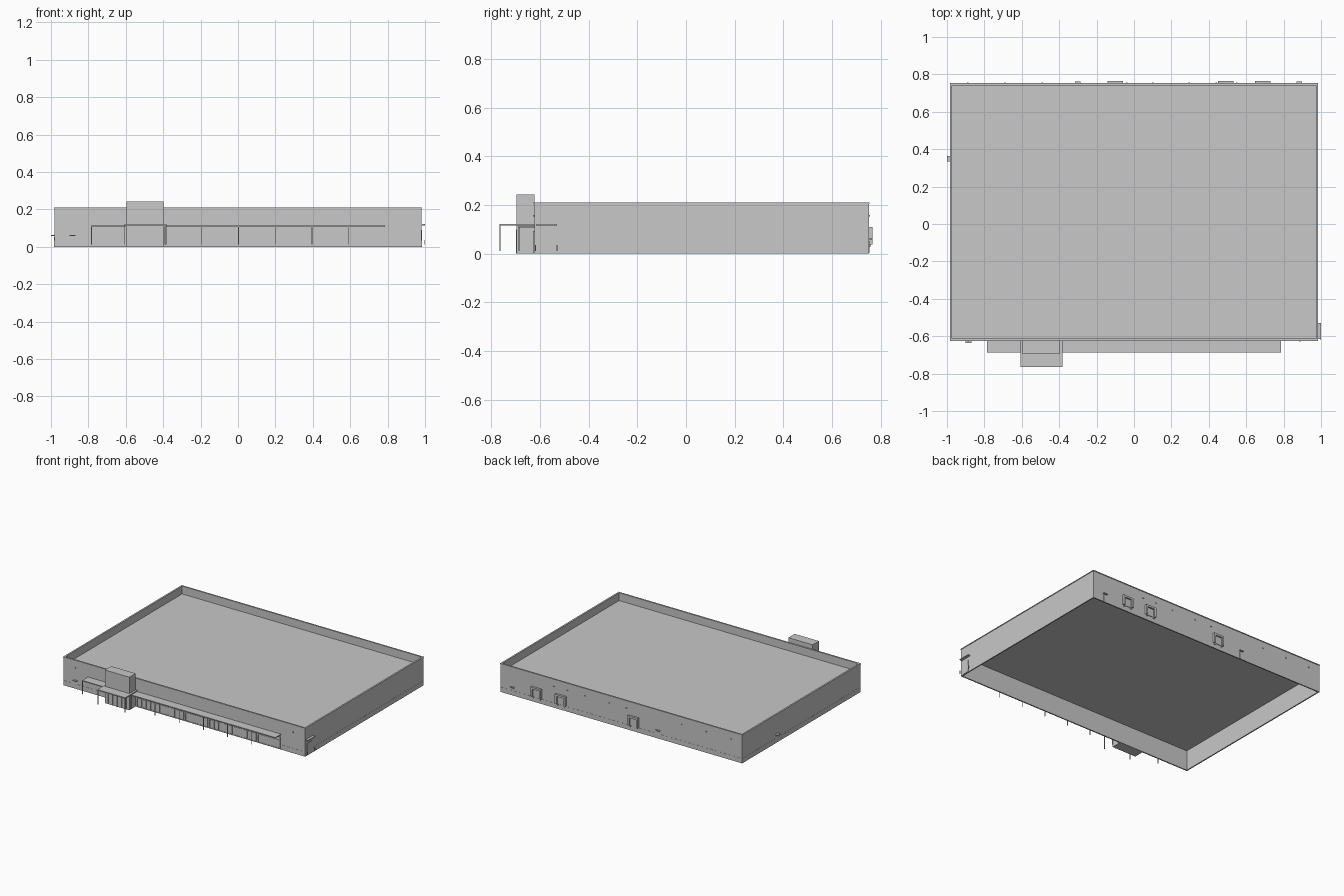
import bpy
import bmesh
from mathutils import Matrix, Vector

cube = bpy.data.objects.get("Cube")
if cube:
    bpy.data.objects.remove(cube, do_unlink=True)

grey = bpy.data.materials.new("plain grey")
grey.use_nodes = True
grey.diffuse_color = (0.58, 0.58, 0.58, 1)
grey.node_tree.nodes["Principled BSDF"].inputs["Base Color"].default_value = (0.58, 0.58, 0.58, 1)


def boxes(name, spans):
    """One object made of boxes, each given as (x0, x1, y0, y1, z0, z1)."""
    bm = bmesh.new()
    for x0, x1, y0, y1, z0, z1 in spans:
        centre = Vector((x0 + x1, y0 + y1, z0 + z1)) / 2
        size = Matrix.Diagonal((x1 - x0, y1 - y0, z1 - z0, 1))
        bmesh.ops.create_cube(bm, size=1, matrix=Matrix.Translation(centre) @ size)
    mesh = bpy.data.meshes.new(name)
    bm.to_mesh(mesh)
    bm.free()
    mesh.materials.append(grey)
    obj = bpy.data.objects.new(name, mesh)
    bpy.context.collection.objects.link(obj)
    return obj


def ring(name, grow, thick, z0, z1):
    """Four walls around the hall footprint, pushed outwards by grow."""
    x, y0, y1 = HALF + grow, FRONT - grow, BACK + grow
    return boxes(name, [
        (-x, x, y0, y0 + thick, z0, z1),
        (-x, x, y1 - thick, y1, z0, z1),
        (-x, -x + thick, y0 + thick, y1 - thick, z0, z1),
        (x - thick, x, y0 + thick, y1 - thick, z0, z1)])


HALF, FRONT, BACK = 0.982, -0.622, 0.75

# Hall shell, open underneath, with a sunken roof behind the parapet
ring("plinth", 0.001, 0.009, 0, 0.035)
ring("walls", 0, 0.008, 0.035, 0.204)
ring("parapet_cap", 0.003, 0.012, 0.204, 0.21)
boxes("roof", [(-HALF + 0.008, HALF - 0.008, FRONT + 0.008, BACK - 0.008, 0.148, 0.152)])

# Entrance tower and its canopy
boxes("entrance_tower", [(-0.595, -0.397, -0.695, FRONT, 0, 0.243)])
boxes("entrance_canopy", [(-0.608, -0.382, -0.765, FRONT, 0.115, 0.123)])
boxes("entrance_posts", [(x - 0.002, x + 0.002, -0.765, -0.761, 0.012, 0.115)
                         for x in (-0.605, -0.385)])
boxes("entrance_door_frames", [(x - 0.0015, x + 0.0015, -0.698, -0.695, 0, 0.1)
                               for x in (-0.57, -0.533, -0.496, -0.459, -0.422)])

# Long front canopy on slim posts
boxes("front_canopy", [(-0.785, 0.785, -0.688, FRONT, 0.107, 0.113)])
bays = [-0.783 + 0.1965 * i for i in range(9)]
boxes("canopy_posts", [(x - 0.002, x + 0.002, -0.688, -0.684, 0.012, 0.107)
                       for x in bays[:-1]])

# Shop windows: framed bays with mullions below the canopy
frames, panes = [], []
for left, right in zip(bays, bays[1:]):
    if left < -0.4 and right > -0.595:
        continue
    a, b = left + 0.008, right - 0.008
    panes.append((a, b, -0.6245, FRONT, 0.008, 0.092))
    for z in (0.006, 0.065, 0.09):
        frames.append((a, b, -0.627, FRONT, z, z + 0.003))
    for i in range(6):
        x = a + (b - a) * i / 5
        frames.append((x - 0.0015, x + 0.0015, -0.627, FRONT, 0.006, 0.093))
boxes("window_panes", panes)
boxes("window_frames", frames)

# Loading docks: projecting surrounds with a recessed shutter
for i, x in enumerate((-0.1, 0.49, 0.688)):
    y = BACK + 0.015
    boxes(f"dock_surround_{i + 1}", [
        (x - 0.042, x - 0.028, BACK, y, 0.038, 0.11),
        (x + 0.028, x + 0.042, BACK, y, 0.038, 0.11),
        (x - 0.028, x + 0.028, BACK, y, 0.096, 0.11)])
    boxes(f"dock_shutter_{i + 1}", [(x - 0.028, x + 0.028, BACK, BACK + 0.003, 0.038, 0.096)])
    boxes(f"dock_bumpers_{i + 1}", [(x + s - 0.005, x + s + 0.005, BACK, BACK + 0.008, 0.028, 0.038)
                                    for s in (-0.028, 0.028)])

# Service doors with small hoods
hoods, doors = [], []
for x, wall, out in ((-0.3, BACK, 1), (0.883, BACK, 1), (-0.885, FRONT, -1)):
    y0, y1 = sorted((wall, wall + out * 0.013))
    hoods.append((x - 0.015, x + 0.015, y0, y1, 0.059, 0.064))
    y0, y1 = sorted((wall, wall + out * 0.002))
    doors.append((x - 0.011, x + 0.011, y0, y1, 0.002, 0.052))
hoods.append((-1, -HALF, 0.333, 0.363, 0.059, 0.064))
doors.append((-HALF - 0.002, -HALF, 0.337, 0.359, 0.002, 0.052))
boxes("service_hoods", hoods)
boxes("service_doors", doors)

# Side door canopy with bollards
boxes("side_canopy", [(HALF, 1, -0.615, -0.53, 0.115, 0.122)])
boxes("side_door", [(HALF, HALF + 0.003, -0.6, -0.545, 0.002, 0.09)])
boxes("bollards", [(0.994, 0.998, y - 0.002, y + 0.002, 0.012, 0.036)
                   for y in (-0.617, -0.53)])

# Wall lamps
lamps = [(x - 0.004, x + 0.004, BACK, BACK + 0.006, 0.152, 0.158)
         for x in (-0.89, -0.69, -0.49, -0.04, 0.1, 0.295, 0.44, 0.55)]
lamps += [(x - 0.004, x + 0.004, FRONT - 0.006, FRONT, 0.152, 0.158)
          for x in (-0.885, 0.885)]
boxes("wall_lamps", lamps)
